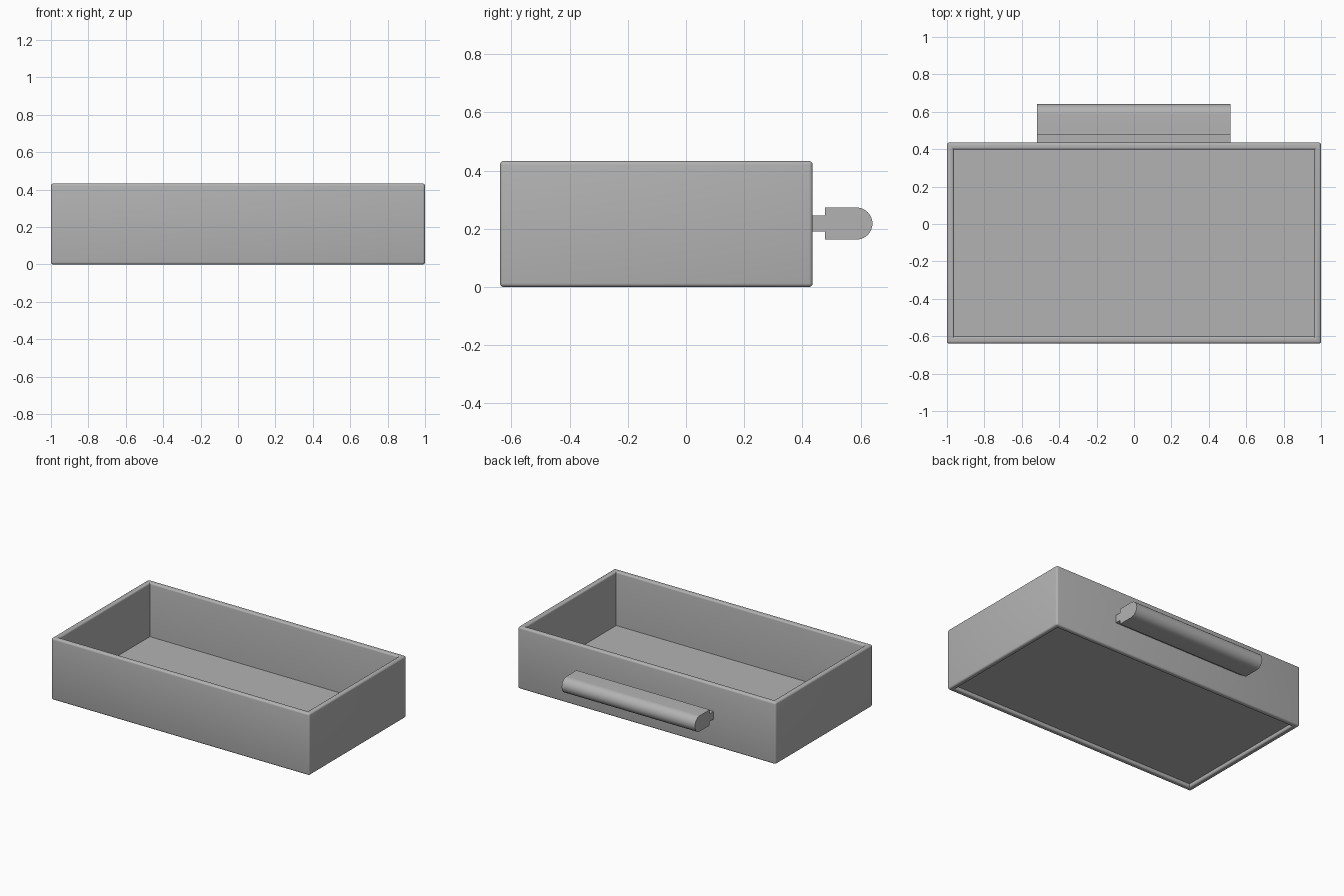
import bpy, bmesh, math
from mathutils import Vector, Matrix

cube = bpy.data.objects.get("Cube")
if cube:
    bpy.data.objects.remove(cube, do_unlink=True)

grey = bpy.data.materials.new("plain_grey")
grey.use_nodes = True
grey.diffuse_color = (0.45, 0.45, 0.45, 1)
grey.node_tree.nodes["Principled BSDF"].inputs["Base Color"].default_value = grey.diffuse_color


def finish(bm, name):
    """Turn a bmesh into a named, smooth-shaded grey object."""
    bmesh.ops.recalc_face_normals(bm, faces=bm.faces)
    mesh = bpy.data.meshes.new(name)
    bm.to_mesh(mesh)
    bm.free()
    mesh.materials.append(grey)
    obj = bpy.data.objects.new(name, mesh)
    bpy.context.collection.objects.link(obj)
    bpy.ops.object.select_all(action="DESELECT")
    obj.select_set(True)
    bpy.context.view_layer.objects.active = obj
    bpy.ops.object.shade_smooth_by_angle(angle=math.radians(35))
    return obj


def recess(bm, direction, border, depth):
    """Sink a pocket into the face that points along direction."""
    face = max(bm.faces, key=lambda f: f.normal.z * direction)
    bmesh.ops.inset_individual(bm, faces=[face], thickness=border)
    floor = bmesh.ops.extrude_discrete_faces(bm, faces=[face])["faces"][0]
    bmesh.ops.translate(bm, verts=floor.verts, vec=(0, 0, -direction * depth))


# Drawer tray: a block with a deep pocket above and a shallow one below
width, length, height, wall = 2.0, 1.075, 0.433, 0.053
bm = bmesh.new()
bmesh.ops.create_cube(bm, size=1, matrix=Matrix.Translation((0, -0.102, height / 2))
                      @ Matrix.Diagonal((width, length, height, 1)))
bm.normal_update()
recess(bm, 1, wall, 0.378)
bm.normal_update()
recess(bm, -1, wall, 0.025)
bm.normal_update()
# Round only the outward edges
outer = [e for e in bm.edges if e.is_convex and e.calc_face_angle(0) > 1]
bmesh.ops.bevel(bm, geom=outer, offset=0.013, segments=4, profile=0.5, affect="EDGES")
finish(bm, "drawer_tray")

# Handle: a narrow neck and a round-nosed grip, extruded along x
mid, neck, radius, nose = 0.218, 0.027, 0.055, 0.586
profile = [(0.43, mid - neck), (0.477, mid - neck), (0.477, mid - radius)]
steps = 20
for i in range(steps + 1):
    a = -math.pi / 2 + math.pi * i / steps
    profile.append((nose + radius * math.cos(a), mid + radius * math.sin(a)))
profile += [(0.477, mid + radius), (0.477, mid + neck), (0.43, mid + neck)]

bm = bmesh.new()
end = bm.faces.new([bm.verts.new((-0.518, y, z)) for y, z in profile])
cap = bmesh.ops.extrude_face_region(bm, geom=[end])["geom"]
bmesh.ops.translate(bm, vec=Vector((1.033, 0, 0)),
                    verts=[v for v in cap if isinstance(v, bmesh.types.BMVert)])
# Keep the starting cap so the handle is closed at both ends
if not end.is_valid:
    bmesh.ops.holes_fill(bm, edges=bm.edges, sides=0)
finish(bm, "back_handle")
